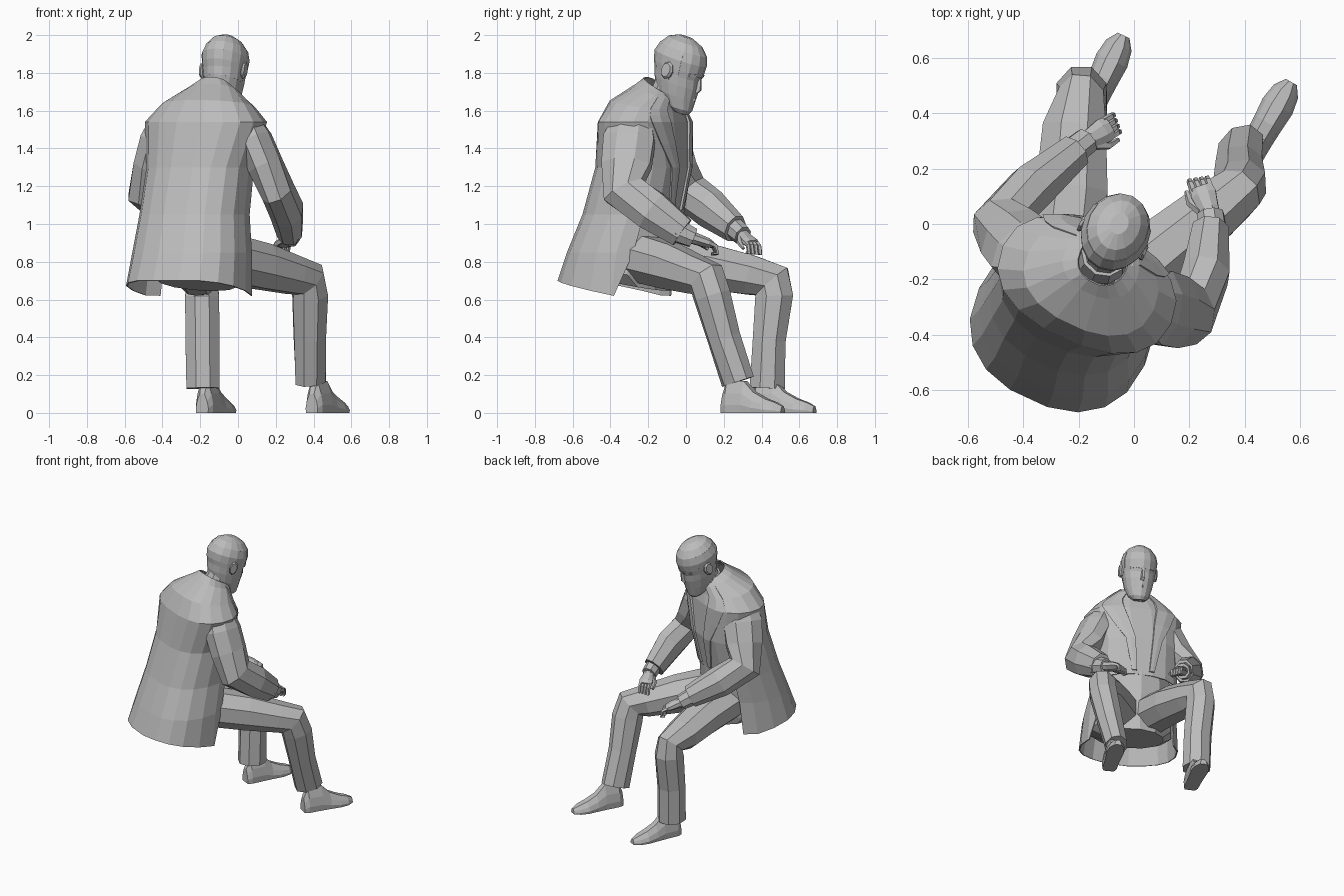
import bpy, bmesh, math
from mathutils import Vector, Matrix

if "Cube" in bpy.data.objects:
    bpy.data.objects.remove(bpy.data.objects["Cube"])

grey = bpy.data.materials.new("plain_grey")
grey.use_nodes = True
grey.diffuse_color = (0.5, 0.5, 0.5, 1)
grey.node_tree.nodes["Principled BSDF"].inputs["Base Color"].default_value = (0.5, 0.5, 0.5, 1)

# The body is turned: SIDE points across it, FRONT is its facing direction
TURN = math.radians(-25)
SIDE = Vector((math.cos(TURN), math.sin(TURN), 0))
FRONT = Vector((-math.sin(TURN), math.cos(TURN), 0))
UP = Vector((0, 0, 1))


def loft(name, rings, caps=True, skip=None, matrix=None):
    """Skin a list of equal-length point rings with flat faces."""
    bm = bmesh.new()
    rows = [[bm.verts.new(p) for p in ring] for ring in rings]
    n = len(rows[0])
    for r in range(len(rows) - 1):
        for i in range(n):
            j = (i + 1) % n
            if not (skip and skip(r, i)):
                bm.faces.new((rows[r][i], rows[r][j], rows[r + 1][j], rows[r + 1][i]))
    if caps:
        bm.faces.new(rows[0][::-1])
        bm.faces.new(rows[-1])
    bmesh.ops.delete(bm, geom=[v for v in bm.verts if not v.link_faces], context='VERTS')
    bmesh.ops.recalc_face_normals(bm, faces=bm.faces)
    if matrix:
        bm.transform(matrix)
    mesh = bpy.data.meshes.new(name)
    bm.to_mesh(mesh)
    bm.free()
    mesh.materials.append(grey)
    obj = bpy.data.objects.new(name, mesh)
    bpy.context.collection.objects.link(obj)
    return obj


def tube(name, path, lateral, sides=8):
    """Limb through (x, y, z, side radius, other radius) stations, mitred at bends."""
    pts = [Vector(p[:3]) for p in path]
    flat = 1 / math.cos(math.pi / sides)
    rings = []
    for k, p in enumerate(path):
        before = (pts[k] - pts[k - 1]).normalized() if k else Vector()
        after = (pts[k + 1] - pts[k]).normalized() if k + 1 < len(pts) else Vector()
        t = (before + after).normalized()
        s = (lateral - t * lateral.dot(t)).normalized()
        n = t.cross(s)
        rings.append([pts[k] + (s * p[3] * math.cos(a) + n * p[4] * math.sin(a)) * flat
                      for a in [math.tau * (i + 0.5) / sides for i in range(sides)]])
    return loft(name, rings)


def power(x, e):
    return math.copysign(abs(x) ** e, x)


# Torso stations: centre x, y, z, half width, half depth, forward tilt
TORSO = [(-.26, -.37, .70, .33, .29, 0), (-.243, -.34, .85, .315, .27, 0),
         (-.23, -.28, 1.05, .29, .25, 0), (-.20, -.225, 1.30, .285, .235, 0),
         (-.17, -.22, 1.54, .335, .21, 0), (-.155, -.205, 1.63, .25, .175, -.15),
         (-.12, -.15, 1.70, .14, .11, -.4), (-.11, -.13, 1.725, .09, .09, -.6)]


def torso_point(row, angle, grow=1.0):
    k = min(int(row), len(TORSO) - 2)
    f = row - k
    x, y, z, w, d, tilt = [a + (b - a) * f for a, b in zip(TORSO[k], TORSO[k + 1])]
    u = w * grow * power(math.cos(angle), .85)
    v = d * grow * power(math.sin(angle), .85)
    drop = .08 * max(0, 1 - row) * max(0, min(1, (v + .25) / .38))
    return Vector((x, y, z + tilt * v - drop)) + SIDE * u + FRONT * v


# Jacket, open at the front below the waist, its left front corner swept back
N = 18
rings = [[torso_point(r, math.tau * (1.15 if (r, i) == (0, 2) else i) / N) for i in range(N)]
         for r in range(len(TORSO))]
jacket = loft("jacket", rings, caps=False,
              skip=lambda r, i: r < 2 and 30 < (i + .5) * 360 / N < 150)
solid = jacket.modifiers.new("cloth", 'SOLIDIFY')
solid.thickness = .008

# Lapels following the chest
for name, s in (("left", 1), ("right", -1)):
    strip = []
    for row, inner, outer in ((6.7, 30, 75), (6, 26, 60), (5, 22, 52), (4.5, 19, 50),
                              (4, 16, 44), (3.5, 12, 34), (3, 9, 22), (2.1, 6, 12)):
        strip.append([torso_point(row, math.radians(90 - s * a), g) for a, g in
                      ((inner, .97), (inner, 1.04), ((inner + outer) / 2, 1.04), (outer, 1.03), (outer, .97))])
    loft(name + "_lapel", strip)

# Shirt front and trouser seat inside the jacket, the seat sloping down to the thighs
body = []
for x, y, z, w, d, tilt in ((-.215, -.27, .685, .21, .20, -.2), (-.235, -.32, .75, .285, .25, -.15),
                            (-.225, -.29, .92, .275, .245, 0), (-.21, -.26, 1.12, .25, .23, 0)):
    body.append([Vector((x, y, z + tilt * d * math.sin(a))) + SIDE * w * math.cos(a) + FRONT * d * math.sin(a)
                 for a in [math.tau * i / 12 for i in range(12)]])
loft("shirt_and_seat", body)

# Trouser legs
tube("left_trouser_leg", [(-.13, -.30, .825, .13, .12), (-.02, -.20, .81, .13, .125),
                          (.13, -.08, .775, .12, .12), (.29, .05, .73, .105, .10),
                          (.37, .11, .705, .088, .105), (.382, .138, .62, .09, .098),
                          (.38, .20, .40, .082, .087), (.385, .275, .165, .072, .09)],
     Vector((.75, -.66, 0)))
tube("right_trouser_leg", [(-.28, -.30, .825, .14, .12), (-.25, -.10, .81, .135, .125),
                           (-.225, .12, .775, .13, .12), (-.215, .34, .73, .115, .105),
                           (-.19, .455, .695, .08, .108), (-.19, .467, .62, .09, .10),
                           (-.188, .44, .38, .09, .087), (-.185, .43, .13, .088, .093)],
     Vector((1, 0, 0)))

# Shoes: stations of distance along the sole, half width, height
SHOE = [(0, .035, .10), (.03, .048, .17), (.13, .05, .17), (.19, .053, .11),
        (.26, .058, .075), (.32, .048, .055), (.36, .022, .035)]
for name, heel, toe in (("left_shoe", (.39, .20), (.575, .525)),
                        ("right_shoe", (-.19, .355), (-.045, .665))):
    start = Vector((*heel, 0))
    run = (Vector((*toe, 0)) - start).normalized()
    across = run.cross(UP)
    loft(name, [[start + run * s + across * w * k + UP * h * m for k, m in
                 ((1, 0), (1.05, .25), (.85, .6), (.4, 1), (-.4, 1), (-.85, .6), (-1.05, .25), (-1, 0))]
                for s, w, h in SHOE])

# Sleeves, shirt cuffs, hands and fingers
ARMS = {
    "left": ([(.05, -.28, 1.555, .06, .10), (.085, -.30, 1.45, .09, .135),
              (.145, -.315, 1.31, .09, .13), (.21, -.325, 1.175, .082, .115),
              (.258, -.18, 1.07, .085, .105), (.275, -.02, .955, .065, .08)],
             (.27, .055, .92), (.245, .125, .895), Vector((1, -.15, 0))),
    "right": ([(-.37, -.11, 1.555, .06, .10), (-.395, -.095, 1.45, .09, .13),
               (-.44, -.05, 1.31, .09, .12), (-.485, .01, 1.175, .085, .11),
               (-.37, .13, 1.08, .085, .10), (-.215, .26, .975, .062, .072)],
              (-.155, .31, .93), (-.095, .345, .90), Vector((.66, -.75, 0)))}
for name, (path, wrist, knuckle, lateral) in ARMS.items():
    tube(name + "_sleeve", path, lateral)
    end, wrist, knuckle = Vector(path[-1][:3]), Vector(wrist), Vector(knuckle)
    run = (knuckle - wrist).normalized()
    across = run.cross(UP).normalized()
    tube(name + "_shirt_cuff", [(*(end - run * .04), .05, .06), (*(wrist - run * .02), .047, .05)], across)
    tube(name + "_hand", [(*(wrist - run * .03), .034, .032), (*wrist, .036, .03),
                          (*(knuckle - run * .02), .046, .026), (*(knuckle + run * .01), .04, .018)], across)
    for f in range(4):
        root = knuckle + across * (f - 1.5) * .021
        mid = root + run * (.035 - .004 * f) - UP * .004
        tip = mid + run * .012 - UP * .035
        tube(f"{name}_finger_{f + 1}", [(*root, .011, .012), (*mid, .01, .011),
                                        (*tip, .009, .009), (*(tip - run * .025 - UP * .008), .007, .007)], across, 5)
    inward = 1 if name == "right" else -1
    root = wrist + across * inward * .03
    mid = root + run * .045 + across * inward * .025 - UP * .01
    tube(name + "_thumb", [(*root, .014, .014), (*mid, .013, .012),
                           (*(mid + run * .045 - UP * .015), .007, .007)], across, 5)

# Neck and shirt collar
tube("neck", [(-.13, -.16, 1.58, .075, .075), (-.09, -.08, 1.76, .072, .075)], SIDE, 10)
tube("shirt_collar", [(-.115, -.125, 1.64, .093, .093), (-.105, -.105, 1.71, .082, .084)], SIDE, 10)
knot = Vector((-.065, -.02, 1.625))
tube("tie_knot", [(*knot, .02, .012), (*(knot - UP * .045 + FRONT * .01), .01, .01)], SIDE, 4)

# Head, in its own frame facing +y, then turned and bowed
HEAD = Matrix.Translation((-.073, -.043, 1.812)) @ Matrix.Rotation(TURN, 4, 'Z') @ Matrix.Rotation(math.radians(-19), 4, 'X')
SKULL = [(-.205, .09, .042, .04), (-.18, .065, .07, .078), (-.12, .03, .092, .113),
         (-.06, .015, .105, .128), (-.015, .005, .112, .13), (.02, 0, .117, .142), (.07, -.005, .122, .148),
         (.12, -.005, .108, .132), (.16, -.01, .077, .098), (.185, -.012, .032, .042)]


def skull_rings(rows, grow=1.0, n=16):
    return [[Vector((w * grow * math.cos(math.tau * i / n), y + d * grow * math.sin(math.tau * i / n), z))
             for i in range(n)] for z, y, w, d in rows]


loft("head", skull_rings(SKULL), matrix=HEAD)
# Short hair around the back and sides
hair = loft("hair", skull_rings(SKULL[3:8], 1.015), caps=False, matrix=HEAD,
            skip=lambda r, i: 0 < i < 7 or (r < 1 and i in (0, 7)))
hair.modifiers.new("thickness", 'SOLIDIFY').thickness = .008

# Nose, brows, ears, lips
loft("nose", [[Vector((x * w, y, z)) for x, y in ((-1, .10), (-.4, p), (.4, p), (1, .10))]
              for z, w, p in ((.01, .012, .14), (-.055, .02, .16), (-.075, .024, .15))], matrix=HEAD)
for name, s in (("left", 1), ("right", -1)):
    loft(name + "_brow", [[Vector((s * x, y + a, z + b)) for a, b in
                           ((-.03, -.006), (0, -.006), (0, .006), (-.03, .006))]
                          for x, y, z in ((.014, .142, .012), (.045, .135, .016), (.08, .108, .01))], matrix=HEAD)
    loft(name + "_ear", [[Vector((s * x, .004 + k * .032 * math.cos(a) - (x - .1) * .5,
                                  k * .048 * math.sin(a)))
                          for a in [math.tau * i / 8 for i in range(8)]]
                         for x, k in ((.095, .7), (.121, 1), (.131, .8))], matrix=HEAD)
loft("lips", [[Vector((x, y, z)) for y, z in ((.09, -.103), (f, -.107), (f, -.122), (.09, -.127))]
              for x, f in ((-.032, .125), (0, .15), (.032, .125))], matrix=HEAD)
